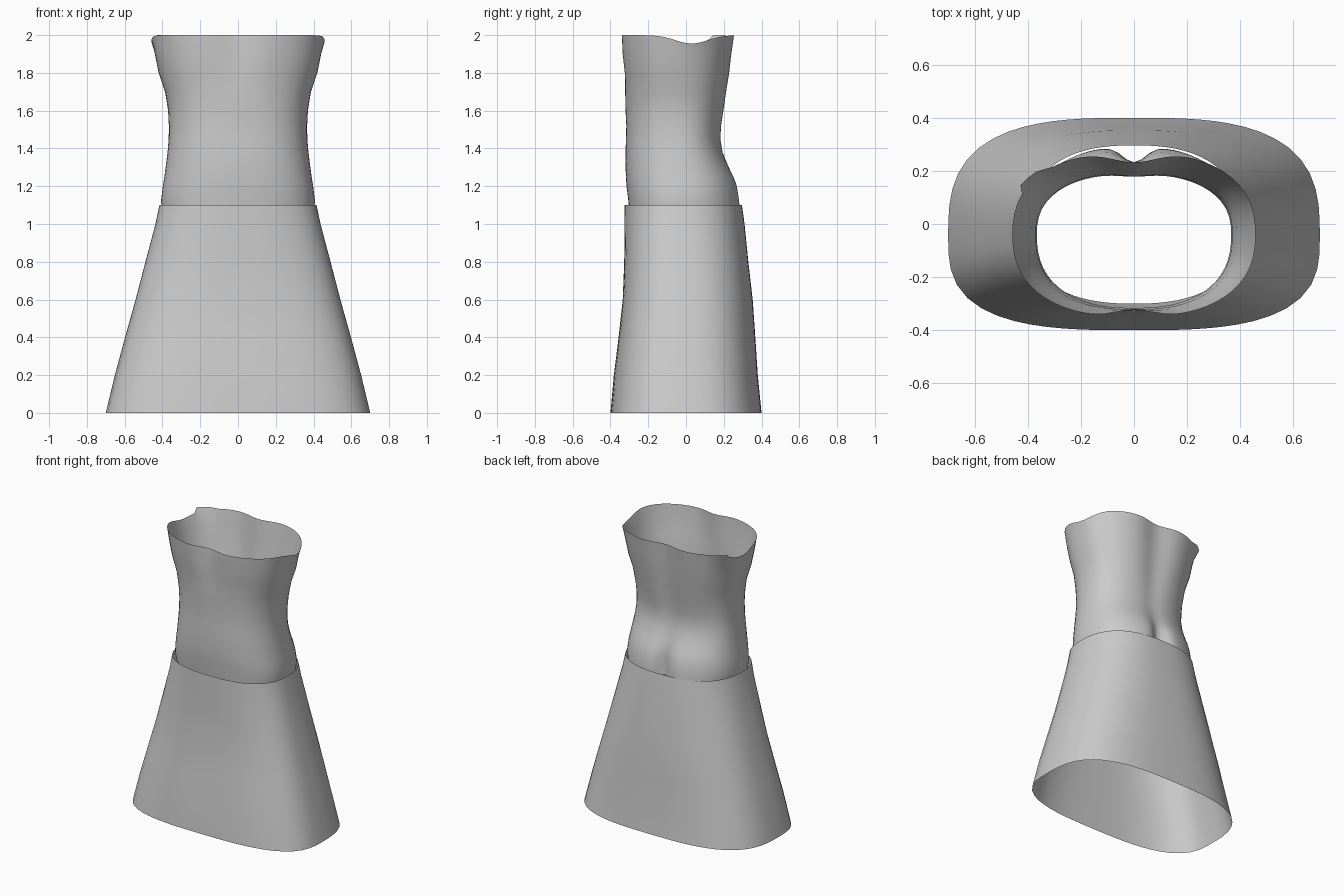
import bpy, bmesh, math

if "Cube" in bpy.data.objects:
    bpy.data.objects.remove(bpy.data.objects["Cube"])

SEGS = 72

cloth = bpy.data.materials.new("plain_grey")
cloth.diffuse_color = (0.6, 0.6, 0.6, 1)
cloth.use_nodes = True
cloth.node_tree.nodes["Principled BSDF"].inputs["Base Color"].default_value = cloth.diffuse_color


def bump(v, centre, width):
    return math.exp(-((v - centre) / width) ** 2)


def ring_point(angle, half_width, front, back, mid, power):
    """Point on a rounded outline whose front and back depths differ."""
    c, s = math.cos(angle), math.sin(angle)
    depth = back - mid if s > 0 else mid - front
    r = ((abs(c) / half_width) ** power + (abs(s) / depth) ** power) ** (-1 / power)
    return r * c, mid + r * s


def loft(name, rows, shape):
    """Open tube through stacked rings."""
    bm = bmesh.new()
    rings = [[bm.verts.new(shape(row, math.tau * i / SEGS)) for i in range(SEGS)]
             for row in rows]
    for a, b in zip(rings, rings[1:]):
        for i in range(SEGS):
            j = (i + 1) % SEGS
            bm.faces.new((a[i], a[j], b[j], b[i])).smooth = True
    mesh = bpy.data.meshes.new(name)
    bm.to_mesh(mesh)
    bm.free()
    mesh.materials.append(cloth)
    obj = bpy.data.objects.new(name, mesh)
    bpy.context.collection.objects.link(obj)
    return obj


# Flared skirt: height, half width, front, back, outline power
skirt_rows = [
    (0.00, 0.700, -0.400, 0.400, 3.0),
    (0.20, 0.652, -0.382, 0.380, 2.9),
    (0.40, 0.598, -0.357, 0.367, 2.8),
    (0.60, 0.542, -0.335, 0.353, 2.7),
    (0.80, 0.490, -0.327, 0.330, 2.6),
    (1.00, 0.437, -0.326, 0.310, 2.5),
    (1.10, 0.416, -0.325, 0.296, 2.5),
]


def skirt_shape(row, angle):
    z, w, front, back, power = row
    x, y = ring_point(angle, w, front, back, -0.05, power)
    return x, y, z


# Bodice: height, half width, front, back, back groove depth, groove width
bodice_rows = [
    (1.07, 0.400, -0.300, 0.292, 0.060, 0.06),
    (1.12, 0.408, -0.305, 0.290, 0.060, 0.06),
    (1.20, 0.398, -0.315, 0.277, 0.045, 0.06),
    (1.25, 0.390, -0.318, 0.260, 0.030, 0.07),
    (1.30, 0.383, -0.320, 0.235, 0.018, 0.08),
    (1.38, 0.373, -0.320, 0.200, 0.012, 0.08),
    (1.45, 0.367, -0.318, 0.188, 0.010, 0.08),
    (1.52, 0.366, -0.316, 0.193, 0.014, 0.08),
    (1.60, 0.370, -0.320, 0.208, 0.020, 0.09),
    (1.70, 0.386, -0.322, 0.225, 0.025, 0.10),
    (1.80, 0.420, -0.332, 0.243, 0.030, 0.11),
    (1.90, 0.440, -0.346, 0.257, 0.035, 0.12),
    (2.00, 0.458, -0.352, 0.272, 0.040, 0.12),
]


def bodice_shape(row, angle):
    z, w, front, back, groove, width = row
    x, y = ring_point(angle, w, front, back, -0.04, 2.4)
    if y > 0:
        y -= groove * bump(x, 0, width)
    else:  # shallow dip between the two sides of the chest
        y += 0.032 * max(0, (z - 1.7) / 0.3) * bump(x, 0, 0.1)
    if z == 2.0:  # rim dips at the sides, with a small raised tab at the left
        tab = x < 0 and 0.13 < y < 0.2
        z -= 0 if tab else 0.045 * bump(y, 0.03, 0.12)
        x -= 0.03 if tab else 0
    return x, y, z


loft("skirt", skirt_rows, skirt_shape)
loft("bodice", bodice_rows, bodice_shape)
